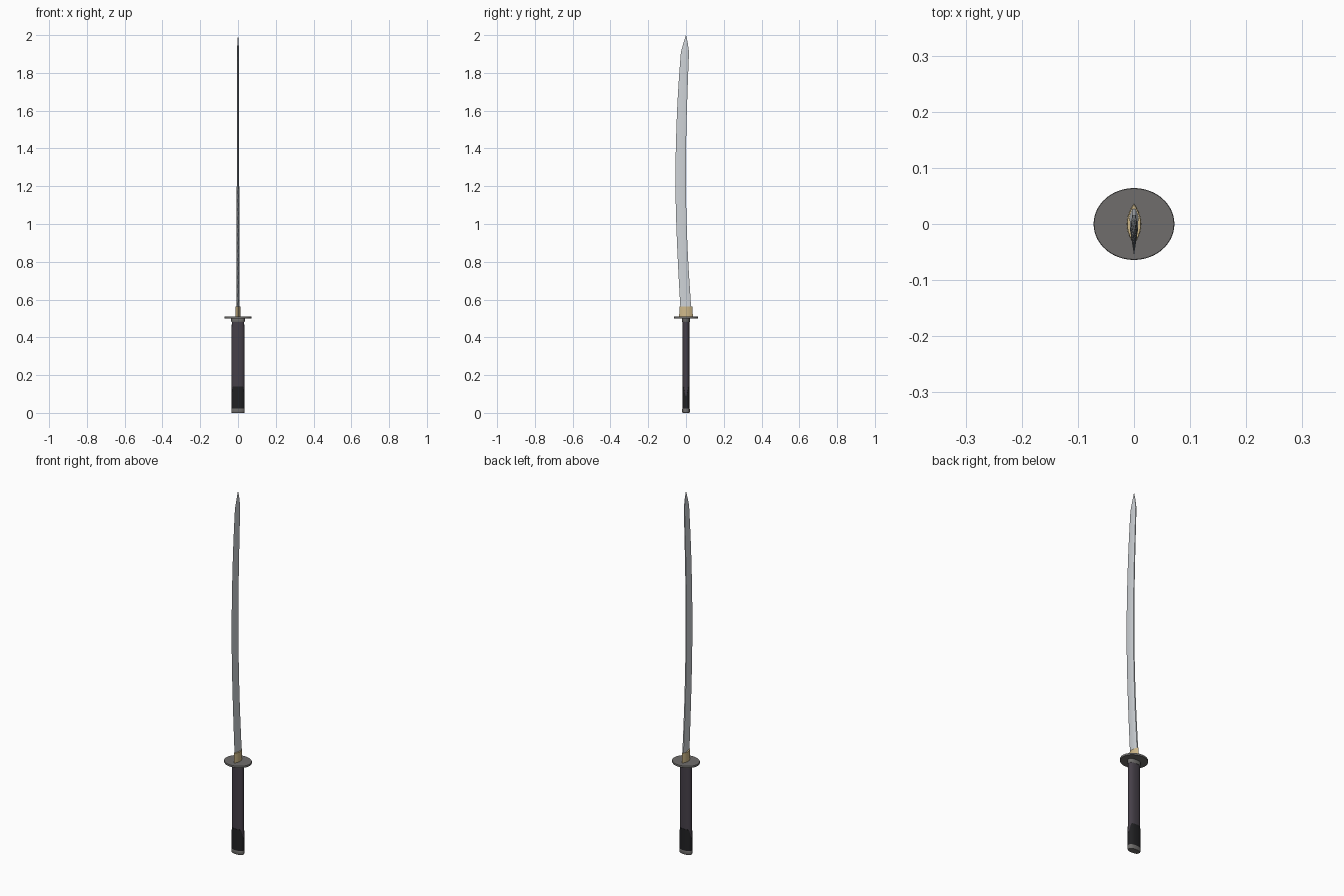
import bpy
from math import cos, sin, pi, radians

if "Cube" in bpy.data.objects:
    bpy.data.objects.remove(bpy.data.objects["Cube"])


def mat(name, rgb):
    m = bpy.data.materials.new(name)
    m.diffuse_color = (*rgb, 1)
    m.use_nodes = True
    m.node_tree.nodes["Principled BSDF"].inputs["Base Color"].default_value = m.diffuse_color
    return m


STEEL = mat("steel", (0.62, 0.65, 0.68))
GOLD = mat("brass", (0.62, 0.48, 0.25))
IRON = mat("iron", (0.16, 0.155, 0.15))
GRIP = mat("grip", (0.06, 0.05, 0.065))
BLACK = mat("black", (0.015, 0.015, 0.017))


def loft(name, rings, material):
    """Skin equal-length rings of points and cap both ends."""
    n = len(rings[0])
    verts = [p for r in rings for p in r]
    faces = [(k * n + i, k * n + (i + 1) % n, (k + 1) * n + (i + 1) % n, (k + 1) * n + i)
             for k in range(len(rings) - 1) for i in range(n)]
    last = (len(rings) - 1) * n
    faces += [tuple(reversed(range(n))), tuple(range(last, last + n))]
    me = bpy.data.meshes.new(name)
    me.from_pydata(verts, [], faces)
    me.materials.append(material)
    ob = bpy.data.objects.new(name, me)
    bpy.context.collection.objects.link(ob)
    bpy.ops.object.select_all(action='DESELECT')
    ob.select_set(True)
    bpy.context.view_layer.objects.active = ob
    bpy.ops.object.shade_smooth_by_angle(angle=radians(30))
    return ob


def oval(rx, ry, z, power=2.0, n=48):
    """Superellipse ring; z may depend on the angle."""
    pts = []
    for i in range(n):
        a = 2 * pi * i / n
        c, s = cos(a), sin(a)
        x = rx * abs(c) ** (2 / power) * (1 if c > 0 else -1)
        y = ry * abs(s) ** (2 / power) * (1 if s > 0 else -1)
        pts.append((x, y, z(a) if callable(z) else z))
    return pts


def stack(name, levels, material, power=2.4, n=48):
    return loft(name, [oval(rx, ry, z, power, n) for rx, ry, z in levels], material)


# handle: grip, collar under the guard, dark end sleeve and pommel cap
stack("grip", [(0.033, 0.018, 0.02), (0.034, 0.0185, 0.25), (0.033, 0.018, 0.49)], GRIP)
stack("collar", [(0.034, 0.019, 0.480), (0.036, 0.0205, 0.484),
                 (0.036, 0.0205, 0.500), (0.034, 0.019, 0.503)], IRON)
slope = lambda a: 0.085 + 0.055 * min(1, 1.5 * abs(sin(a)))
stack("end_sleeve", [(0.0345, 0.0195, 0.022), (0.0345, 0.0195, slope), (0.033, 0.018, slope)], BLACK)
stack("pommel_cap", [(0.033, 0.018, 0.0), (0.0355, 0.020, 0.004),
                     (0.0355, 0.020, 0.020), (0.034, 0.019, 0.024)], IRON)

# guard: thin oval disc
stack("guard", [(0.071, 0.063, 0.500), (0.072, 0.064, 0.502),
                (0.072, 0.064, 0.508), (0.071, 0.063, 0.510)], IRON, 2.0, 64)


# blade collar: pointed lens section
def lens(rx, ry, z, n=12):
    t = [-1 + 2 * i / n for i in range(n)]
    return [(rx * (1 - u * u), ry * u, z) for u in t] + [(-rx * (1 - u * u), -ry * u, z) for u in t]


loft("blade_collar", [lens(0.013, 0.036, 0.508), lens(0.012, 0.035, 0.563)], GOLD)

# blade: (z, edge y, spine y), smoothed along its curve
PROFILE = [(0.53, -0.027, 0.028), (0.56, -0.030, 0.027), (0.80, -0.043, 0.012),
           (1.02, -0.052, 0.003), (1.25, -0.056, -0.001), (1.50, -0.051, 0.002),
           (1.70, -0.042, 0.008), (1.91, -0.027, 0.016)]


def catmull(p0, p1, p2, p3, z):
    # cubic Hermite over uneven z spacing
    h = p2[0] - p1[0]
    t = (z - p1[0]) / h
    out = []
    for k in (1, 2):
        m1 = (p2[k] - p0[k]) / (p2[0] - p0[0]) * h
        m2 = (p3[k] - p1[k]) / (p3[0] - p1[0]) * h
        out.append((2*t**3 - 3*t*t + 1) * p1[k] + (t**3 - 2*t*t + t) * m1
                   + (-2*t**3 + 3*t*t) * p2[k] + (t**3 - t*t) * m2)
    return out


def section(z, edge, spine, hw):
    ridge = spine - 0.24 * (spine - edge)
    return [(0, edge, z), (hw, ridge, z), (hw * 0.45, spine, z),
            (-hw * 0.45, spine, z), (-hw, ridge, z)]


rings = []
for i in range(1, len(PROFILE) - 1):
    pts = [PROFILE[i - 1], PROFILE[i], PROFILE[i + 1], PROFILE[min(i + 2, len(PROFILE) - 1)]]
    if i == len(PROFILE) - 2:
        pts[3] = (2.10, -0.010, 0.024)
    for j in range(5):
        z = pts[1][0] + (pts[2][0] - pts[1][0]) * j / 5
        rings.append(section(z, *catmull(*pts, z), 0.0078 - 0.0025 * (z - 0.56) / 1.35))
rings.insert(0, section(0.51, -0.028, 0.028, 0.0078))
rings.append(section(1.91, -0.027, 0.016, 0.0052))
rings.append(section(1.96, -0.013, 0.009, 0.0035))
rings.append(section(2.0, -0.0005, 0.0005, 0.0003))
loft("blade", rings, STEEL)
